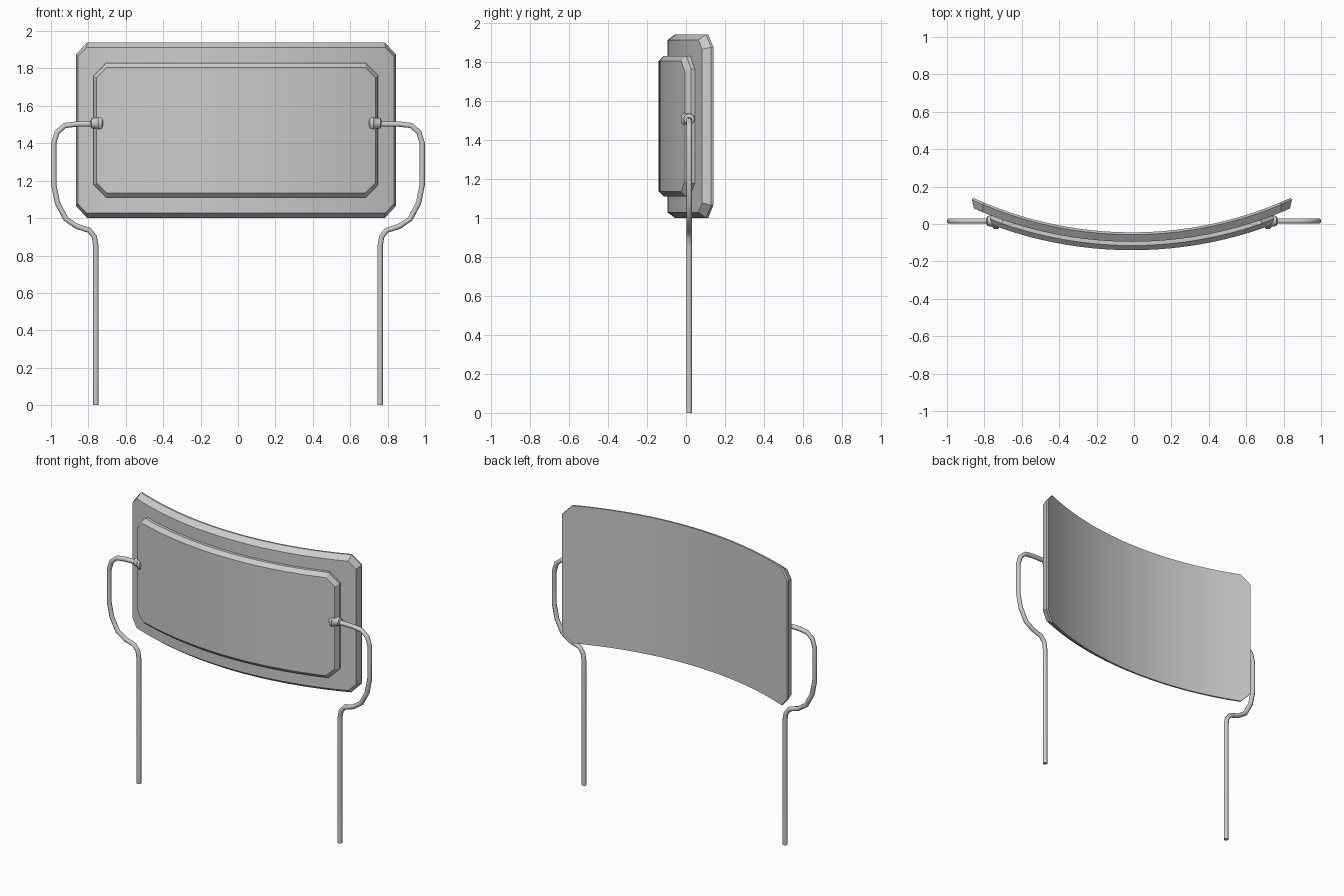
import bpy, bmesh, math

if "Cube" in bpy.data.objects:
    bpy.data.objects.remove(bpy.data.objects["Cube"])

R0 = 2.045         # radius of the rear surface
CY = 2.0           # y of the bend axis
CX = -0.011        # panels sit a touch left of centre
CZ = 1.47


def finish(bm, name, angle=30):
    bmesh.ops.recalc_face_normals(bm, faces=bm.faces)
    me = bpy.data.meshes.new(name)
    bm.to_mesh(me)
    bm.free()
    ob = bpy.data.objects.new(name, me)
    bpy.context.collection.objects.link(ob)
    bpy.ops.object.select_all(action='DESELECT')
    ob.select_set(True)
    bpy.context.view_layer.objects.active = ob
    bpy.ops.object.shade_smooth_by_angle(angle=math.radians(angle))
    return ob


def curved_panel(name, half_w, half_h, corner, layers, n=20):
    """Bent octagonal slab; layers = (radius, inset) from back to front."""
    bm = bmesh.new()
    rings = []
    for rad, inset in layers:
        w, h = half_w - inset, half_h - inset
        c = corner - 0.586 * inset
        cols = [(-w, h - c)]
        cols += [(-(w - c) + 2 * (w - c) * i / n, h) for i in range(n + 1)]
        cols += [(w, h - c)]

        def vert(u, z):
            a = u / R0
            return bm.verts.new((CX + rad * math.sin(a), CY - rad * math.cos(a), CZ + z))
        rings.append([vert(u, z) for u, z in cols] + [vert(u, -z) for u, z in reversed(cols)])
    m = len(rings[0])
    for a, b in zip(rings, rings[1:]):
        for i in range(m):
            j = (i + 1) % m
            bm.faces.new((a[i], a[j], b[j], b[i]))
    for ring in (rings[0], rings[-1]):
        for i in range(m // 2 - 1):
            bm.faces.new((ring[i], ring[i + 1], ring[m - 2 - i], ring[m - 1 - i]))
    return finish(bm, name, 25)


# Large rear panel and smaller raised front panel
curved_panel("back_panel", 0.877, 0.47, 0.065,
             [(R0, 0), (R0 + 0.012, 0), (R0 + 0.05, 0.028)])
curved_panel("front_panel", 0.752, 0.36, 0.068,
             [(R0 + 0.045, 0), (R0 + 0.07, 0), (R0 + 0.095, 0.025)])

# Bent tube legs, path as (x, z)
PATH = [(0.76, 0), (0.76, 0.85), (0.768, 0.9), (0.795, 0.935), (0.86, 0.955),
        (0.92, 0.995), (0.965, 1.08), (0.985, 1.18), (0.985, 1.40),
        (0.967, 1.46), (0.925, 1.495), (0.86, 1.503), (0.74, 1.503)]
# Lathed joint knobs, profile as (x, radius)
KNOB = [(0.695, 0.012), (0.705, 0.03), (0.717, 0.043), (0.735, 0.043),
        (0.75, 0.03), (0.772, 0.027), (0.778, 0.014)]
Y = 0.016


def tube(name, side, r=0.0155, sides=8):
    bm = bmesh.new()
    rings = []
    for i, (x, z) in enumerate(PATH):
        p, q = PATH[max(i - 1, 0)], PATH[min(i + 1, len(PATH) - 1)]
        dx, dz = q[0] - p[0], q[1] - p[1]
        d = math.hypot(dx, dz)
        ring = []
        for k in range(sides):
            t = math.tau * (k + 0.5) / sides
            o = r * math.cos(t)
            ring.append(bm.verts.new((side * (x + o * dz / d), Y + r * math.sin(t), z - o * dx / d)))
        rings.append(ring)
    skin(bm, rings)
    return finish(bm, name, 50)


def knob(name, side, sides=12):
    bm = bmesh.new()
    rings = [[bm.verts.new((side * x + CX, Y + r * math.cos(math.tau * k / sides),
                            1.507 + r * math.sin(math.tau * k / sides)))
              for k in range(sides)] for x, r in KNOB]
    skin(bm, rings)
    return finish(bm, name, 35)


def skin(bm, rings):
    n = len(rings[0])
    for a, b in zip(rings, rings[1:]):
        for k in range(n):
            j = (k + 1) % n
            bm.faces.new((a[k], a[j], b[j], b[k]))
    bm.faces.new(rings[0])
    bm.faces.new(rings[-1])


for label, side in (("right", 1), ("left", -1)):
    tube(label + "_leg_tube", side)
    knob(label + "_joint_knob", side)
